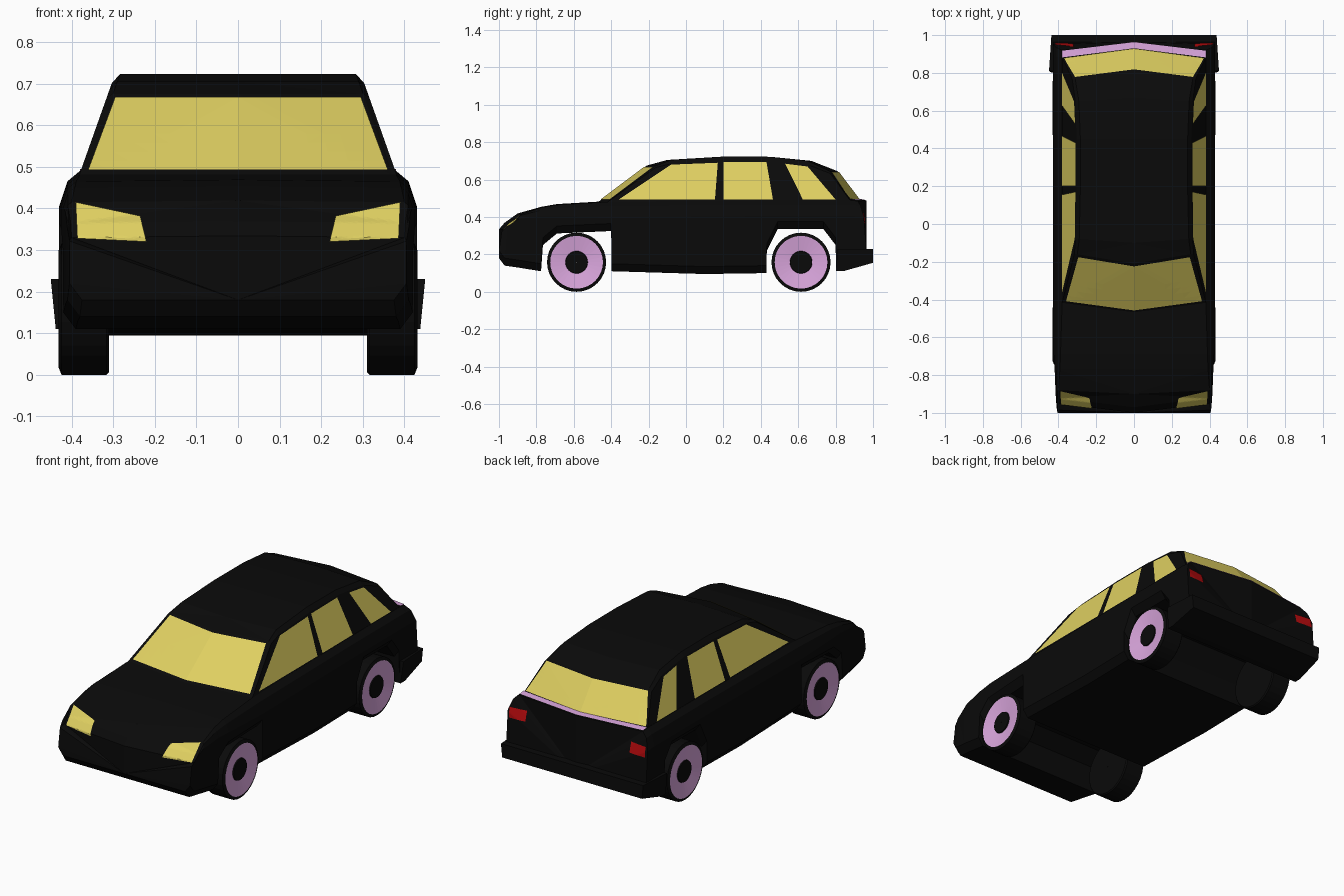
import bpy, bmesh, math
from mathutils import Vector
from mathutils.bvhtree import BVHTree

if "Cube" in bpy.data.objects:
    bpy.data.objects.remove(bpy.data.objects["Cube"])


def material(name, rgb):
    m = bpy.data.materials.new(name)
    m.diffuse_color = (*rgb, 1)
    m.use_nodes = True
    m.node_tree.nodes["Principled BSDF"].inputs["Base Color"].default_value = m.diffuse_color
    return m


BLACK = material("black paint", (0.003, 0.003, 0.003))
GLASS = material("yellow glass", (0.74, 0.63, 0.12))
PINK = material("pink trim", (0.70, 0.38, 0.72))
RED = material("red lamp", (0.45, 0.003, 0.004))


def add(name, verts, faces, mats, ids=None, facing=None):
    """Build the right half (x >= 0) and its mirror image as one object."""
    bm = bmesh.new()
    for s in (1, -1):
        vs = [bm.verts.new((v[0] * s, v[1], v[2])) for v in verts]
        for i, f in enumerate(faces):
            face = bm.faces.new([vs[k] for k in (f if s == 1 else f[::-1])])
            face.material_index = ids[i] if ids else 0
    bmesh.ops.remove_doubles(bm, verts=bm.verts, dist=1e-5)
    bmesh.ops.triangulate(bm, faces=bm.faces)
    bm.normal_update()
    if facing is None:
        bmesh.ops.recalc_face_normals(bm, faces=bm.faces)
    else:
        for f in bm.faces:
            d = Vector(facing)
            if f.calc_center_median().x < 0:
                d.x *= -1
            if f.normal.dot(d) < 0:
                f.normal_flip()
    tree = BVHTree.FromBMesh(bm)
    me = bpy.data.meshes.new(name)
    bm.to_mesh(me)
    bm.free()
    for m in mats:
        me.materials.append(m)
    ob = bpy.data.objects.new(name, me)
    bpy.context.collection.objects.link(ob)
    return ob, tree


def plate(name, tree, corners, facing, mat, lift=0.005, n=8):
    """Thin sheet: a four-cornered grid projected onto a surface, then mirrored."""
    a, b, c, d = map(Vector, corners)
    out = Vector(facing)
    verts, faces = [], []
    for j in range(n + 1):
        for i in range(n + 1):
            p = a.lerp(b, i / n).lerp(d.lerp(c, i / n), j / n)
            hit = tree.ray_cast(p + out * 3, -out)[0]
            if hit is None:
                hit = tree.find_nearest(p + out)[0]
            verts.append(hit + out * lift)
    for j in range(n):
        for i in range(n):
            k = j * (n + 1) + i
            faces.append((k, k + 1, k + n + 2, k + n + 1))
    add(name, verts, faces, [mat], facing=facing)


# Lower body: stations of y, half width, bottom, top, corner sweep
stations = [
    (-1.0, .405, .18, .33, .05), (-.97, .41, .14, .365, .05),
    (-.90, .415, .13, .415, .02), (-.775, .42, .11, .45, 0),
    (-.765, .42, .25, .452, 0), (-.69, .425, .312, .465, 0),
    (-.40, .43, .325, .482, 0), (-.398, .43, .11, .482, 0),
    (.10, .43, .095, .487, 0), (.43, .43, .10, .49, 0),
    (.432, .43, .22, .49, 0), (.49, .43, .335, .49, 0),
    (.735, .43, .335, .49, 0), (.80, .43, .25, .49, 0),
    (.802, .43, .12, .49, 0), (.90, .43, .15, .49, -.02),
    (.965, .43, .17, .485, -.045)]
verts, faces = [], []
for y, w, zb, zt, s in stations:
    k = min(1, (y + 1.05) / .5)
    verts += [(0, y, zb), (w - .03, y, zb), (w, y, zb + .04),
              (w, y + s * .3, zt - .085 * k), (w - .02 * k, y + s * .7, zt - .025 * k),
              (w - .05 * k, y + s, zt), (0, y, zt + .004)]
for r in range(len(stations) - 1):
    for i in range(6):
        k = r * 7 + i
        faces.append((k, k + 1, k + 8, k + 7))
for base in (0, (len(stations) - 1) * 7):
    faces += [(base, base + i, base + i + 1) for i in range(1, 6)]
body, body_tree = add("lower_body", verts, faces, [BLACK])

# Cabin: side profile of y, z, centre bulge, roof edge drop
profile = [(-.42, .48, -.05, 0), (-.16, .675, -.05, .01), (-.08, .705, -.02, .02),
           (.20, .723, 0, .022), (.45, .722, 0, .022), (.65, .70, .02, .02),
           (.77, .645, .04, .012), (.885, .48, .05, 0)]


def cabin_width(z):
    return .38 - (z - .485) * .355


verts, faces = [], []
for y, z, b, c in profile:
    verts += [(0, y + b, z), (cabin_width(z) - .012, y, z), (cabin_width(z - c), y, z - c)]
last = 3 * (len(profile) - 1)
for k in range(0, last, 3):
    faces += [(k, k + 1, k + 4, k + 3), (k + 1, k + 2, k + 5, k + 4)]
faces.append(tuple(range(2, last + 3, 3)))
faces.append((0, 1, 2, last + 2, last + 1, last))
cabin, cabin_tree = add("cabin", verts, faces, [BLACK])

# Glass
FRONT, BACK, SIDE, UP = (0, -1, 0), (0, 1, 0), (1, 0, 0), (0, 0, 1)
plate("windshield", cabin_tree,
      [(0, 0, .493), (.36, 0, .493), (.295, 0, .668), (0, 0, .668)], FRONT, GLASS)
plate("rear_window", cabin_tree,
      [(0, 0, .495), (.37, 0, .495), (.312, 0, .64), (0, 0, .64)], BACK, GLASS)
side_windows = {
    "front_side_windows": [(-.36, .493), (.155, .493), (.17, .69), (-.08, .68)],
    "rear_side_windows": [(.20, .493), (.465, .493), (.43, .695), (.20, .693)],
    "quarter_windows": [(.625, .493), (.80, .493), (.65, .67), (.53, .685)]}
for name, pts in side_windows.items():
    plate(name, cabin_tree, [(0, y, z) for y, z in pts], SIDE, GLASS, lift=.003)

# Lamps and tailgate trim
plate("headlights", body_tree,
      [(.22, 0, .32), (.386, 0, .328), (.39, 0, .415), (.235, 0, .382)], FRONT, GLASS, n=12)
plate("tail_lights", body_tree,
      [(.32, 0, .365), (.418, 0, .365), (.418, 0, .42), (.32, 0, .42)], BACK, RED)
plate("tailgate_trim", body_tree,
      [(0, .93, 0), (.38, .882, 0), (.38, .918, 0), (0, .964, 0)], UP, PINK)

# Rear bumper
outline = [(.802, .11), (.84, .11), (1.0, .155), (1.0, .23), (.81, .23)]
n = len(outline)
verts = [(0, y, z) for y, z in outline]
verts += [(.438 + (z - .11) * .1 - max(0, y - .84) * .08, y, z) for y, z in outline]
faces = [(i, (i + 1) % n, (i + 1) % n + n, i + n) for i in range(n)]
faces.append(tuple(range(n, 2 * n)))
add("rear_bumper", verts, faces, [BLACK])

# Wheels: lathed profile of x, radius
lathe = [(.31, .001), (.31, .152), (.316, .158), (.424, .158), (.431, .141),
         (.418, .06), (.424, .058), (.424, .001)]
SEG = 32
for name, cy in (("front_wheels", -.585), ("rear_wheels", .615)):
    verts, faces, ids = [], [], []
    for x, r in lathe:
        for i in range(SEG):
            t = 2 * math.pi * i / SEG
            verts.append((x, cy + r * math.cos(t), .158 + r * math.sin(t)))
    for j in range(len(lathe) - 1):
        for i in range(SEG):
            q = (i + 1) % SEG
            faces.append((j * SEG + i, j * SEG + q, (j + 1) * SEG + q, (j + 1) * SEG + i))
            ids.append(1 if j == 4 else 0)
    add(name, verts, faces, [BLACK, PINK], ids)
